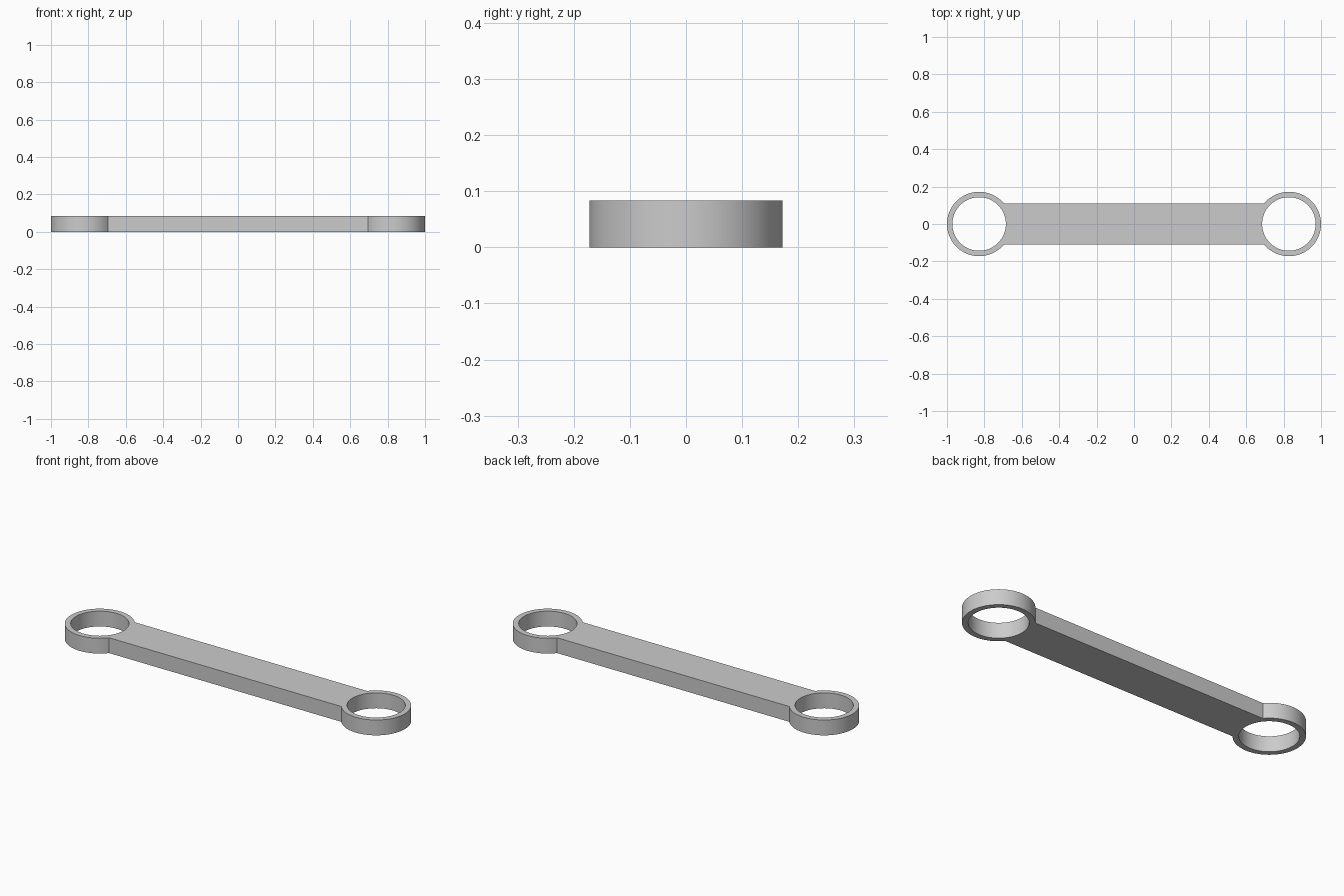
import bpy, bmesh, math

cube = bpy.data.objects.get("Cube")
if cube:
    bpy.data.objects.remove(cube, do_unlink=True)

HEIGHT = 0.083
OUTER, INNER = 0.172, 0.143      # ring radii
CENTRE = 1 - OUTER               # ring centre along x
HALF_WIDTH = 0.11                # half the bar's width
SIDES = 96


def arc(cx, radius, start, end, count):
    """Points on an arc, including both ends."""
    return [(cx + radius * math.cos(start + (end - start) * i / count),
             radius * math.sin(start + (end - start) * i / count))
            for i in range(count + 1)]


def add_loop(curve, points):
    spline = curve.splines.new('POLY')
    spline.points.add(len(points) - 1)
    for p, (x, y) in zip(spline.points, points):
        p.co = (x, y, 0, 1)
    spline.use_cyclic_u = True


# Outline: two ring arcs joined by the straight sides of the bar
profile = bpy.data.curves.new("link_profile", 'CURVE')
profile.dimensions = '2D'
profile.fill_mode = 'BOTH'
profile.extrude = HEIGHT / 2
meet = math.pi - math.asin(HALF_WIDTH / OUTER)
right_end = arc(CENTRE, OUTER, -meet, meet, SIDES)
add_loop(profile, right_end + [(-x, -y) for x, y in right_end])

# Round holes through both ends
for side in (-1, 1):
    add_loop(profile, arc(side * CENTRE, INNER, 0, math.tau, SIDES)[:-1])

# Turn the filled profile into a solid mesh
helper = bpy.data.objects.new("link_profile", profile)
bpy.context.collection.objects.link(helper)
bpy.context.view_layer.update()
depsgraph = bpy.context.evaluated_depsgraph_get()
mesh = bpy.data.meshes.new_from_object(helper.evaluated_get(depsgraph))
bpy.data.objects.remove(helper, do_unlink=True)

bm = bmesh.new()
bm.from_mesh(mesh)
bmesh.ops.remove_doubles(bm, verts=bm.verts, dist=0.0002)
bmesh.ops.dissolve_limit(bm, angle_limit=0.001, verts=bm.verts, edges=bm.edges)
bmesh.ops.recalc_face_normals(bm, faces=bm.faces)
bmesh.ops.translate(bm, verts=bm.verts, vec=(0, 0, HEIGHT / 2))
bm.to_mesh(mesh)
bm.free()

link = bpy.data.objects.new("connecting_link", mesh)
bpy.context.collection.objects.link(link)

# Plain grey
grey = bpy.data.materials.new("grey")
grey.use_nodes = True
colour = (0.6, 0.6, 0.6, 1)
grey.diffuse_color = colour
grey.node_tree.nodes["Principled BSDF"].inputs["Base Color"].default_value = colour
mesh.materials.clear()
mesh.materials.append(grey)

# Smooth round walls, sharp rims
bpy.ops.object.select_all(action='DESELECT')
link.select_set(True)
bpy.context.view_layer.objects.active = link
bpy.ops.object.shade_smooth_by_angle(angle=math.radians(30))
